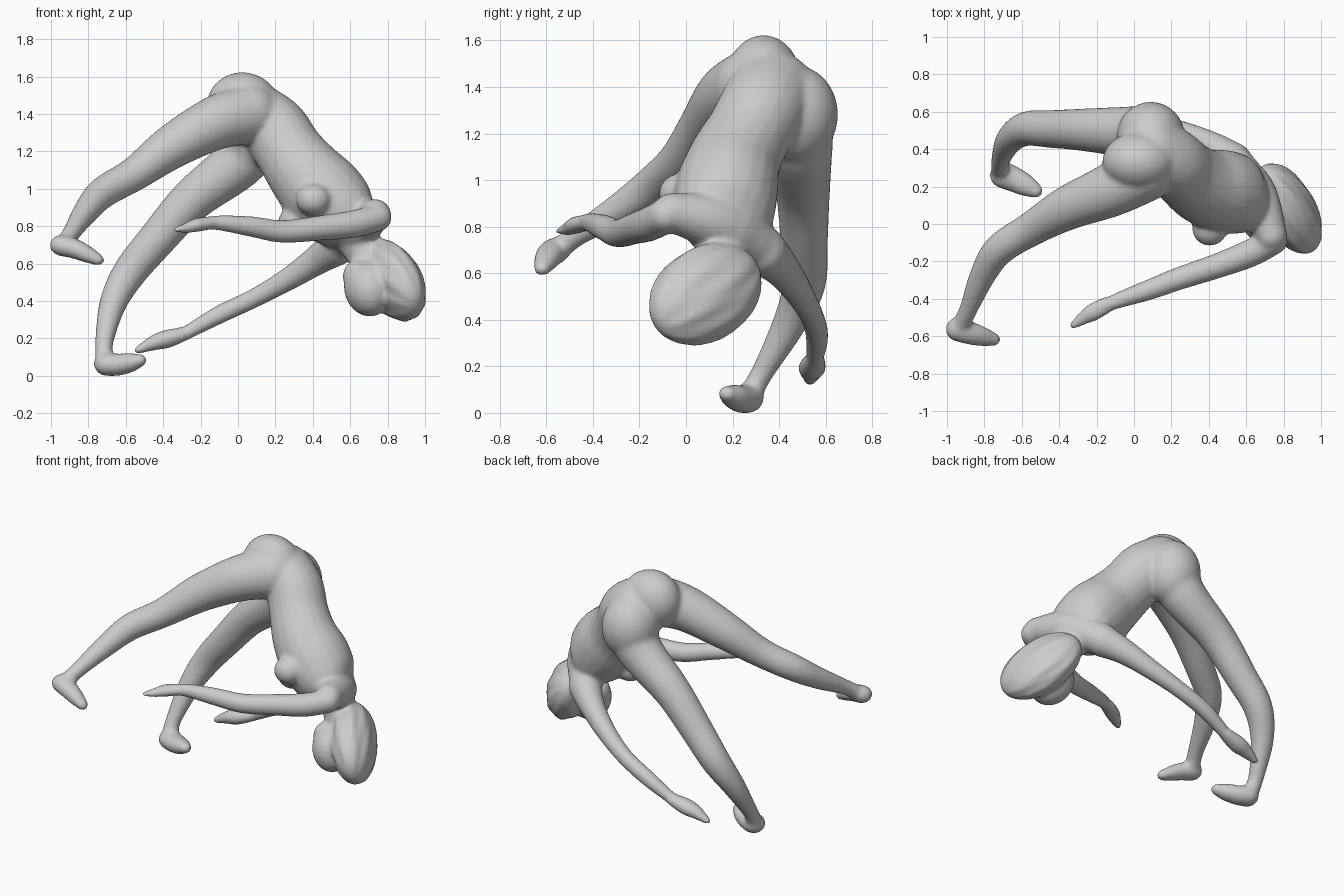
import bpy, bmesh, math
from mathutils import Vector, Matrix

if "Cube" in bpy.data.objects:
    bpy.data.objects.remove(bpy.data.objects["Cube"])

parts = []


def finish(name, bm):
    bmesh.ops.recalc_face_normals(bm, faces=bm.faces)
    me = bpy.data.meshes.new(name)
    bm.to_mesh(me)
    bm.free()
    ob = bpy.data.objects.new(name, me)
    bpy.context.collection.objects.link(ob)
    parts.append(ob)


def spline(p0, p1, p2, p3, t):
    return [0.5 * (2*b + (c - a)*t + (2*a - 5*b + 4*c - d)*t*t + (3*b - a - 3*c + d)*t**3)
            for a, b, c, d in zip(p0, p1, p2, p3)]


def limb(name, pts, side=(0, 0, 1), flat=1.0, n=20):
    """Smooth tube through (x, y, z, half width along side); flat scales the other axis."""
    pts = [tuple(p) + (() if len(p) == 5 else (p[3] * flat,)) for p in pts]
    q = [pts[0]] + pts + [pts[-1]]
    samples = [spline(*q[i:i + 4], k / 5) for i in range(len(pts) - 1) for k in range(5)]
    samples.append(list(pts[-1]))
    c = [Vector(s[:3]) for s in samples]
    rings = []
    bm = bmesh.new()
    last = len(c) - 1

    def ring(o, t, a, b):
        u = Vector(side)
        u = (u - t * u.dot(t)).normalized()
        v = t.cross(u)
        rings.append([bm.verts.new(o + u*a*math.cos(2*math.pi*i/n) + v*b*math.sin(2*math.pi*i/n))
                      for i in range(n)])

    for i, s in enumerate(samples):
        t = (c[min(i + 1, last)] - c[max(i - 1, 0)]).normalized()
        a, b = s[3], s[4]
        caps = [(.95, .3), (.8, .6), (.4, .92)]
        if i == 0:
            for k, d in reversed(caps):
                ring(c[i] - t*b*d, t, a*k, b*k)
        ring(c[i], t, a, b)
        if i == last:
            for k, d in caps:
                ring(c[i] + t*b*d, t, a*k, b*k)
    for r, s in zip(rings, rings[1:]):
        for i in range(n):
            bm.faces.new((r[i], r[(i+1) % n], s[(i+1) % n], s[i]))
    bm.faces.new(rings[0])
    bm.faces.new(rings[-1])
    finish(name, bm)


def blob(name, centre, radii, long_axis=(0, 0, 1), side=(1, 0, 0), ripple=0):
    """Ellipsoid: radii along side, third and long axes; ripple adds hair locks."""
    w = Vector(long_axis).normalized()
    u = Vector(side)
    u = (u - w * u.dot(w)).normalized()
    v = w.cross(u)
    bm = bmesh.new()
    bmesh.ops.create_uvsphere(bm, u_segments=64, v_segments=40, radius=1)
    for p in bm.verts:
        x, y, z = p.co
        k = 1
        if ripple:
            a = math.atan2(y, x)
            k += ripple * math.sqrt(max(0, 1 - z*z)) * (math.sin(9*a + 2.5*z) + .6*math.sin(15*a - 3*z + 1))
        p.co = Vector(centre) + k * (u*x*radii[0] + v*y*radii[1] + w*z*radii[2])
    finish(name, bm)


# Torso, from pelvis to shoulder girdle
ACROSS = (-.3, .87, -.38)
limb("torso", [(.10, .37, 1.405, .195, .17), (.20, .32, 1.33, .19, .18), (.275, .255, 1.215, .185, .185),
               (.36, .195, 1.10, .20, .205), (.455, .165, .99, .22, .225), (.55, .15, .885, .22, .205),
               (.62, .145, .815, .20, .14)], ACROSS)
limb("shoulder_girdle", [(.735, -.075, .88, .085), (.65, .13, .83, .12), (.53, .32, .72, .10)], (.64, -.19, -.74))
blob("near_buttock", (.03, .32, 1.45), (.20, .16, .19), (.4, 0, 1))
blob("far_buttock", (.09, .46, 1.30), (.18, .18, .21))
blob("near_breast", (.405, -.035, .96), (.095, .095, .088))
blob("far_breast", (.315, .14, .84), (.10, .10, .09))

# Legs and feet
limb("near_leg", [(.06, .27, 1.42, .165), (-.12, .17, 1.37, .145), (-.35, .075, 1.245, .12),
                  (-.55, -.04, 1.10, .093), (-.72, -.15, 1.0, .085), (-.81, -.29, .90, .07),
                  (-.885, -.47, .79, .05), (-.925, -.55, .73, .05)])
limb("near_foot", [(-.945, -.575, .715, .057), (-.88, -.595, .70, .055), (-.81, -.615, .67, .047),
                   (-.75, -.63, .64, .034)], (.2, -.1, 1), 1.15)
limb("far_leg", [(.10, .46, 1.31, .165), (.0, .475, 1.155, .143), (-.25, .49, .955, .116),
                 (-.44, .495, .74, .102), (-.58, .495, .57, .092), (-.67, .43, .40, .073),
                 (-.715, .32, .20, .05), (-.715, .275, .12, .05)])
limb("far_foot", [(-.70, .25, .08, .064), (-.64, .225, .078, .06), (-.57, .19, .09, .052),
                  (-.525, .165, .10, .036)], (0, 0, 1), 1.15)

# Arms and hands
limb("near_arm", [(.75, -.10, .865, .075), (.62, -.17, .83, .075), (.45, -.235, .81, .068),
                  (.24, -.305, .79, .062), (.08, -.365, .815, .056), (-.08, -.42, .835, .044),
                  (-.16, -.45, .835, .036)])
limb("near_hand", [(-.15, -.447, .835, .036), (-.22, -.485, .825, .038), (-.27, -.515, .81, .03),
                   (-.325, -.555, .80, .018)], flat=1.3)
limb("far_arm", [(.53, .32, .71, .105), (.42, .40, .635, .08), (.26, .475, .53, .062),
                 (.08, .53, .43, .052), (-.10, .55, .345, .05), (-.28, .54, .245, .038)])
limb("far_hand", [(-.28, .54, .245, .038), (-.38, .53, .215, .05), (-.45, .525, .195, .042),
                  (-.535, .52, .155, .022)], flat=1.2)

# Neck, face and hair
limb("neck", [(.61, .16, .80, .12), (.67, .13, .69, .105), (.74, .09, .57, .10)])
blob("face", (.695, .02, .485), (.125, .14, .155), (-.3, .5, .8), (-1, -.3, 0))
blob("jaw", (.64, .03, .55), (.08, .08, .09))
blob("hair", (.825, .07, .53), (.138, .20, .285), (-.47, .74, .49), (1, 0, 0), .028)

# Fuse all parts into one smooth skin
bpy.ops.object.select_all(action='DESELECT')
for ob in parts:
    ob.select_set(True)
bpy.context.view_layer.objects.active = parts[0]
bpy.ops.object.join()
body = bpy.context.object
body.name = "bending_figure"
m = body.modifiers.new("fuse", 'REMESH')
m.mode, m.voxel_size = 'VOXEL', .011
s = body.modifiers.new("soften", 'SMOOTH')
s.factor, s.iterations = .5, 18
for name in ("fuse", "soften"):
    bpy.ops.object.modifier_apply(modifier=name)

# Stand on the ground, centred
vs = [v.co for v in body.data.vertices]
mid = [(min(v[i] for v in vs) + max(v[i] for v in vs)) / 2 for i in (0, 1)]
low = min(v.z for v in vs)
body.data.transform(Matrix.Translation((-mid[0], -mid[1], -low)))
for p in body.data.polygons:
    p.use_smooth = True
